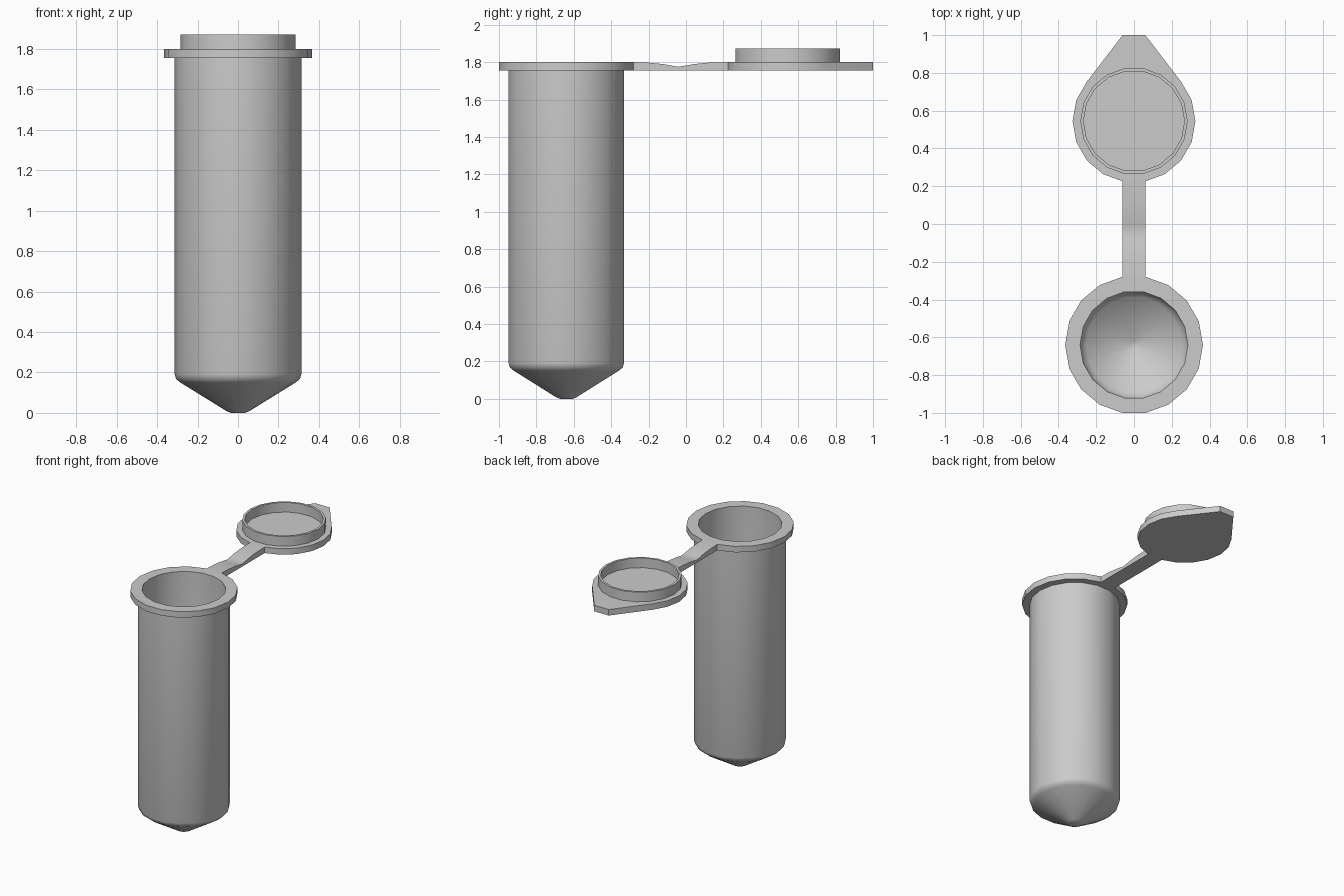
import bpy, bmesh, math

cube = bpy.data.objects.get("Cube")
if cube:
    bpy.data.objects.remove(cube, do_unlink=True)

SIDES = 18
TUBE_Y, LID_Y = -0.64, 0.545      # centres of the tube and the lid
Z0, Z1 = 1.755, 1.80              # underside and top of the flange level

plastic = bpy.data.materials.new("grey plastic")
plastic.use_nodes = True
GREY = (0.6, 0.6, 0.6, 1)
plastic.diffuse_color = GREY
plastic.node_tree.nodes["Principled BSDF"].inputs["Base Color"].default_value = GREY


def finish(name, bm, angle=35):
    bmesh.ops.recalc_face_normals(bm, faces=bm.faces)
    mesh = bpy.data.meshes.new(name)
    bm.to_mesh(mesh)
    bm.free()
    mesh.materials.append(plastic)
    ob = bpy.data.objects.new(name, mesh)
    bpy.context.collection.objects.link(ob)
    bpy.ops.object.select_all(action='DESELECT')
    ob.select_set(True)
    bpy.context.view_layer.objects.active = ob
    bpy.ops.object.shade_smooth_by_angle(angle=math.radians(angle))
    return ob


def lathe(name, profile, cy, closed=False):
    """Turn an (r, z) profile about the vertical axis at y = cy."""
    bm = bmesh.new()
    rings = []
    for r, z in profile:
        rings.append([bm.verts.new((r * math.cos(2 * math.pi * i / SIDES),
                                    cy + r * math.sin(2 * math.pi * i / SIDES), z))
                      for i in range(SIDES)])
    pairs = list(zip(rings, rings[1:]))
    if closed:
        pairs.append((rings[-1], rings[0]))
    else:
        bm.faces.new(rings[0])
        bm.faces.new(rings[-1])
    for a, b in pairs:
        for i in range(SIDES):
            j = (i + 1) % SIDES
            bm.faces.new((a[i], a[j], b[j], b[i]))
    return finish(name, bm)


def prism(name, outline, offset):
    """Extrude a flat outline of 3D points along an offset."""
    bm = bmesh.new()
    face = bm.faces.new([bm.verts.new(p) for p in outline])
    new = bmesh.ops.extrude_face_region(bm, geom=[face])["geom"]
    bmesh.ops.translate(bm, vec=offset,
                        verts=[v for v in new if isinstance(v, bmesh.types.BMVert)])
    return finish(name, bm)


# Hollow tube with conical tip and flanged rim, outside then inside
lathe("tube", [(0.035, 0), (0.055, 0.008), (0.285, 0.15), (0.306, 0.167), (0.313, 0.19),
               (0.313, Z0), (0.365, Z0), (0.365, Z1), (0.285, Z1),
               (0.285, 0.225), (0.278, 0.20), (0.255, 0.178), (0.02, 0.03)], TUBE_Y)

# Lid plate: round towards the hinge, tapering to a blunt thumb tab
arc = [math.radians(a) for a in range(140, 401, 20)]
lid = [(0.325 * math.cos(a), LID_Y + 0.325 * math.sin(a), Z0) for a in arc]
lid += [(0.06, 1.0, Z0), (-0.06, 1.0, Z0)]
prism("lid_plate", lid, (0, 0, Z1 - Z0))

# Raised sealing ring on the lid
lathe("lid_seal_ring", [(0.284, Z1), (0.284, 1.872), (0.267, 1.872), (0.267, Z1)],
      LID_Y, closed=True)

# Hinge strap with a thinned fold line in the middle
strap = [(-0.281, Z0), (-0.281, Z1), (-0.20, 1.797), (-0.12, 1.789), (-0.075, 1.781),
         (-0.04, 1.775), (-0.005, 1.781), (0.04, 1.789), (0.12, 1.797), (0.225, Z1), (0.225, Z0)]
prism("hinge_strap", [(-0.062, y, z) for y, z in strap], (0.124, 0, 0))
